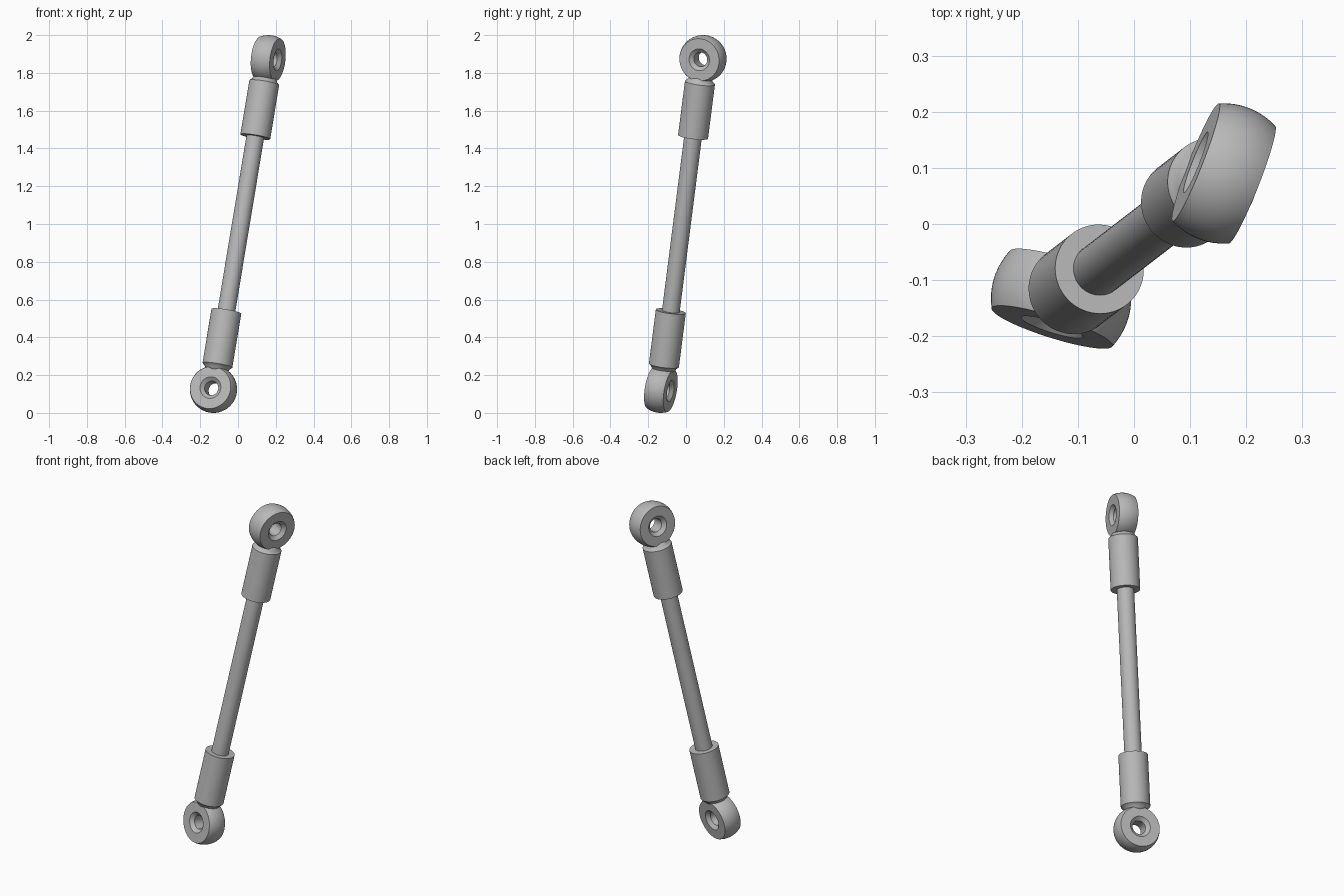
import bpy, math
from mathutils import Vector, Matrix

old = bpy.data.objects.get("Cube")
if old:
    bpy.data.objects.remove(old, do_unlink=True)

# Single plain metal colour
metal = bpy.data.materials.new("grey_metal")
metal.use_nodes = True
grey = (0.48, 0.48, 0.48, 1)
metal.diffuse_color = grey
metal.node_tree.nodes["Principled BSDF"].inputs["Base Color"].default_value = grey


def lathe(name, profile, origin, axis, closed=False, sides=64):
    """Spin (radius, distance) points around an axis through origin."""
    turn = Vector((0, 0, 1)).rotation_difference(axis).to_matrix().to_4x4()
    place = Matrix.Translation(origin) @ turn
    verts, faces = [], []
    n = len(profile)
    for i in range(sides):
        a = math.tau * i / sides
        verts += [place @ Vector((r * math.cos(a), r * math.sin(a), t)) for r, t in profile]
    for i in range(sides):
        j = (i + 1) % sides
        for k in range(n if closed else n - 1):
            m = (k + 1) % n
            faces.append((i * n + k, j * n + k, j * n + m, i * n + m))
    if not closed:
        faces.append([i * n for i in reversed(range(sides))])
        faces.append([i * n + n - 1 for i in range(sides)])
    mesh = bpy.data.meshes.new(name)
    mesh.from_pydata(verts, [], faces)
    mesh.materials.append(metal)
    obj = bpy.data.objects.new(name, mesh)
    bpy.context.collection.objects.link(obj)
    bpy.ops.object.select_all(action="DESELECT")
    obj.select_set(True)
    bpy.context.view_layer.objects.active = obj
    bpy.ops.object.shade_smooth_by_angle(angle=math.radians(30))
    return obj


# Eye centres and the link direction
low = Vector((-0.13, -0.133, 0.125))
high = Vector((0.16, 0.09, 1.875))
along = (high - low).normalized()

# Eye ring section: truncated sphere outside, chamfered bore inside
BALL, HALF = 0.125, 0.054
steps = 12
ring = []
for i in range(steps + 1):
    t = -HALF + 2 * HALF * i / steps
    ring.append((math.sqrt(BALL ** 2 - t ** 2), t))
ring += [(0.058, HALF), (0.038, 0.036), (0.038, -0.036), (0.058, -HALF)]

# Socket with a rounded neck running into the eye
socket = [(0.045, 0.09), (0.056, 0.103), (0.064, 0.111), (0.067, 0.118),
          (0.073, 0.123), (0.08, 0.13), (0.08, 0.422)]

for label, centre, direction, bore in (
        ("lower", low, along, Vector((-0.3, -0.953, 0))),
        ("upper", high, -along, Vector((0.93, -0.367, 0)))):
    # Keep the bore square to the link
    bore.z = -(bore.x * along.x + bore.y * along.y) / along.z
    lathe(label + "_eye", ring, centre, bore.normalized(), closed=True)
    lathe(label + "_socket", socket, centre, direction)

# Long connecting rod between the sockets
length = (high - low).length
lathe("connecting_rod", [(0.047, 0.38), (0.047, length - 0.38)], low, along)
